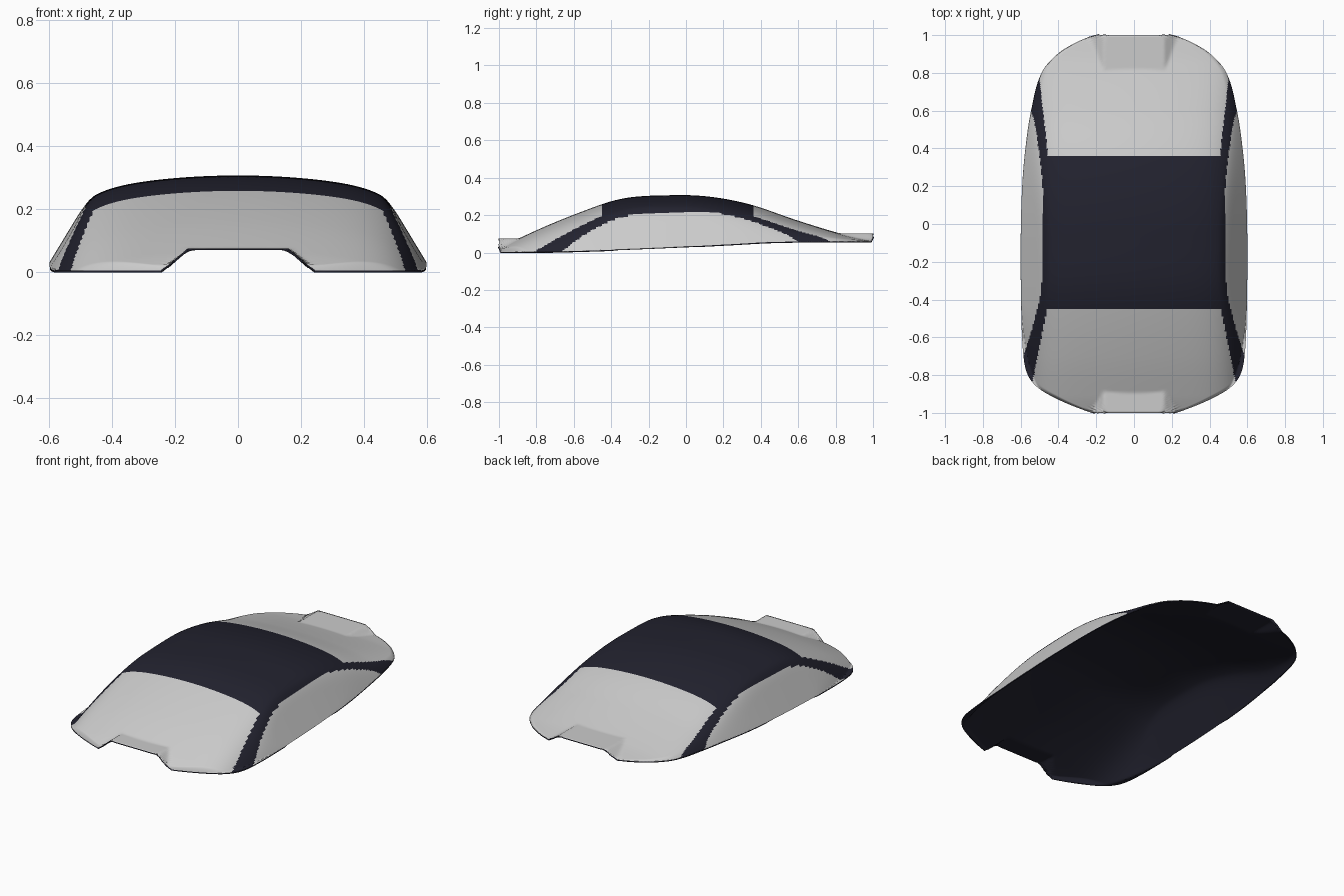
import bpy, bmesh, math

if "Cube" in bpy.data.objects:
    bpy.data.objects.remove(bpy.data.objects["Cube"])


def curve(pts, t):
    """Smooth interpolation through (t, value) points."""
    if t <= pts[0][0]:
        return pts[0][1]
    if t >= pts[-1][0]:
        return pts[-1][1]
    n = len(pts)

    def slope(i):
        a, b = pts[max(i - 1, 0)], pts[min(i + 1, n - 1)]
        return (b[1] - a[1]) / (b[0] - a[0])
    for i in range(n - 1):
        (t0, v0), (t1, v1) = pts[i], pts[i + 1]
        if t <= t1:
            h = t1 - t0
            s = (t - t0) / h
            return ((2*s**3 - 3*s*s + 1) * v0 + (s**3 - 2*s*s + s) * h * slope(i)
                    + (3*s*s - 2*s**3) * v1 + (s**3 - s*s) * h * slope(i + 1))


def smooth_min(a, b, k):
    h = max(k - abs(a - b), 0) / k
    return min(a, b) - h * h * k / 4


# plan outline, lower edge, centre line and roof crown along the length
WIDTH = [(-1, .21), (-.98, .28), (-.93, .40), (-.87, .505), (-.8, .562), (-.7, .585),
         (-.5, .596), (-.1, .6), (.2, .592), (.4, .575), (.6, .545), (.8, .49),
         (.9, .405), (.96, .31), (.99, .235), (1, .19)]
BASE = [(-1, .004), (-.7, .005), (-.2, .022), (.2, .042), (.5, .057), (1, .06)]
CENTRE = [(-1, .022), (-.91, .068), (-.7, .162), (-.45, .258), (-.35, .286), (-.25, .3),
          (-.1, .306), (.05, .305), (.2, .288), (.36, .252), (.6, .17), (.85, .095), (1, .064)]
CROWN = [(-1, .85), (-.45, 1), (.3, 1), (.8, .5), (1, .4)]
# inner limit of the side window
SIDE = [(-.74, .6), (-.6, .553), (-.45, .512), (-.3, .488), (0, .482), (.2, .484),
        (.4, .505), (.6, .545), (.68, .6)]


def height(x, y, w):
    ax = abs(x)
    base = curve(BASE, y)
    roof = curve(CENTRE, y) - curve(CROWN, y) * (.2 * ax**2 + 10 * ax**8)
    z = max(smooth_min(roof, base + 1.65 * (w - ax), .03), base)
    # raised notch at the nose and raised lip at the tail
    ramp = min(max((ax - .16) / .08, 0), 1)
    if y < -.8:
        z = max(z, .075 - .071 * ramp)
    if y > .8:
        z = max(z, .103 - .05 * ramp)
    return z


def is_glass(x, y):
    ax = abs(x)
    if y < -.45 and ax < .46 + (-.45 - y) * .2:
        return True
    if y > .36 and ax < .455 + (y - .36) * .11:
        return True
    return -.74 < y < .68 and ax > curve(SIDE, y)


def material(name, col):
    m = bpy.data.materials.new(name)
    m.diffuse_color = (*col, 1)
    m.use_nodes = True
    m.node_tree.nodes["Principled BSDF"].inputs["Base Color"].default_value = m.diffuse_color
    return m


# canopy shell: lofted across the car, row by row
ROWS, COLS = 200, 120
bm = bmesh.new()
grid = []
for j in range(ROWS + 1):
    y = -1 + 2 * j / ROWS
    w = curve(WIDTH, y)
    row = []
    for i in range(COLS + 1):
        x = w * math.sin(math.pi / 2 * (2 * i / COLS - 1) * .999) / math.sin(math.pi / 2 * .999)
        row.append(bm.verts.new((x, y, height(x, y, w))))
    grid.append(row)
for j in range(ROWS):
    for i in range(COLS):
        f = bm.faces.new((grid[j][i], grid[j][i+1], grid[j+1][i+1], grid[j+1][i]))
        c = f.calc_center_median()
        f.material_index = 0 if is_glass(c.x, c.y) else 1
        f.smooth = True
me = bpy.data.meshes.new("canopy")
bm.to_mesh(me)
bm.free()
canopy = bpy.data.objects.new("canopy", me)
bpy.context.collection.objects.link(canopy)
me.materials.append(material("grey glass", (.6, .6, .6)))
me.materials.append(material("dark body", (.016, .016, .028)))

# dark inner lining and rim
sol = canopy.modifiers.new("lining", 'SOLIDIFY')
sol.thickness = .006
sol.offset = -1
sol.material_offset = 1
sol.material_offset_rim = 1

bpy.context.view_layer.objects.active = canopy
canopy.select_set(True)
bpy.ops.object.shade_smooth_by_angle(angle=math.radians(40))
